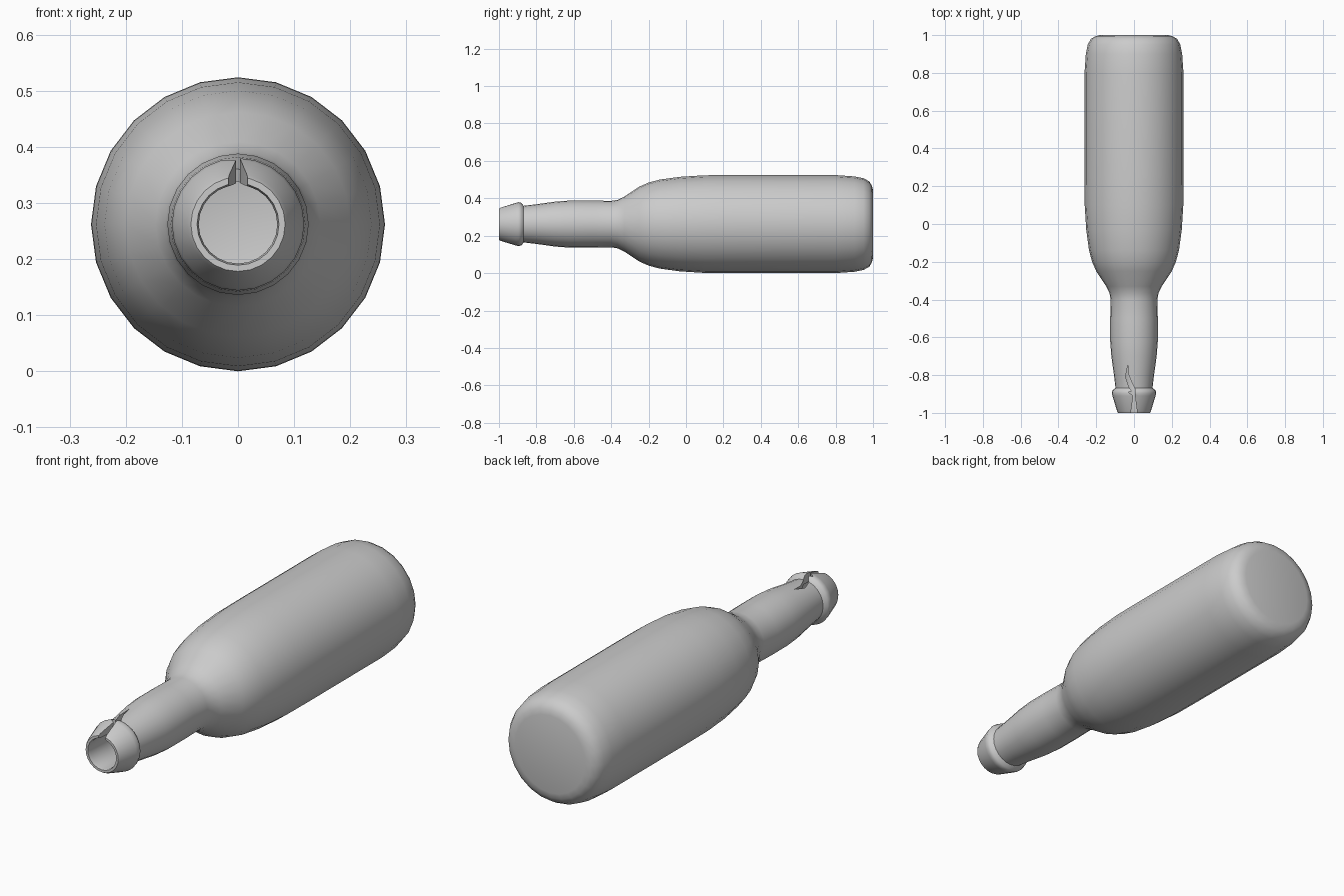
import bpy, bmesh
from math import sin, cos, tau, radians

if "Cube" in bpy.data.objects:
    bpy.data.objects.remove(bpy.data.objects["Cube"])

SIDES = 24
AXIS_Z = 0.262

glass = bpy.data.materials.new("grey_glass")
glass.use_nodes = True
grey = (0.6, 0.6, 0.6, 1)
glass.diffuse_color = grey
glass.node_tree.nodes["Principled BSDF"].inputs["Base Color"].default_value = grey


def make_object(name, bm):
    bmesh.ops.recalc_face_normals(bm, faces=bm.faces)
    mesh = bpy.data.meshes.new(name)
    bm.to_mesh(mesh)
    bm.free()
    mesh.materials.append(glass)
    obj = bpy.data.objects.new(name, mesh)
    bpy.context.collection.objects.link(obj)
    return obj


def lathe(name, profile):
    """Turn (y, radius) points around the lying axis and cap both ends."""
    bm = bmesh.new()
    rings = [[bm.verts.new((r * sin(tau * i / SIDES), y, AXIS_Z + r * cos(tau * i / SIDES)))
              for i in range(SIDES)] for y, r in profile]
    for a, b in zip(rings, rings[1:]):
        for i in range(SIDES):
            j = (i + 1) % SIDES
            bm.faces.new((a[i], a[j], b[j], b[i]))
    bm.faces.new(rings[0])
    bm.faces.new(rings[-1])
    return make_object(name, bm)


# Outside of the bottle, from the lip to the base
outer = [(-1, 0.084), (-0.99, 0.09), (-0.91, 0.114), (-0.895, 0.118), (-0.88, 0.114),
         (-0.868, 0.098), (-0.8, 0.106), (-0.7, 0.12), (-0.62, 0.126), (-0.5, 0.126),
         (-0.4, 0.124), (-0.365, 0.13), (-0.33, 0.147), (-0.25, 0.2), (-0.2, 0.222),
         (-0.14, 0.238), (-0.03, 0.253), (0.1, 0.261), (0.25, 0.262), (0.8, 0.262),
         (0.9, 0.255), (0.95, 0.245), (0.98, 0.228), (0.994, 0.205), (1, 0.18)]
# Hollow inside, from the base back to the mouth
inner = [(0.97, 0.17), (0.94, 0.21), (0.85, 0.237), (0.1, 0.237), (-0.1, 0.22),
         (-0.22, 0.185), (-0.34, 0.11), (-0.62, 0.1), (-0.87, 0.075), (-0.985, 0.07),
         (-1, 0.073)]
bottle = lathe("bottle", outer + inner)

# Open the mouth: replace the two end caps by the flat lip ring
bm = bmesh.new()
bm.from_mesh(bottle.data)
bmesh.ops.delete(bm, geom=[f for f in bm.faces if len(f.verts) == SIDES], context="FACES_ONLY")
bmesh.ops.bridge_loops(bm, edges=[e for e in bm.edges if e.is_boundary])
# The base ring joins the inside to the outside; split it into two closed floors
join = [f for f in bm.faces if {round(v.co.y, 2) for v in f.verts} == {0.97, 1.0}
        and all(((v.co.x ** 2 + (v.co.z - AXIS_Z) ** 2) ** 0.5) < 0.19 for v in f.verts)]
bmesh.ops.delete(bm, geom=join, context="FACES_ONLY")
bmesh.ops.holes_fill(bm, edges=[e for e in bm.edges if e.is_boundary], sides=SIDES)
bmesh.ops.recalc_face_normals(bm, faces=bm.faces)
bm.to_mesh(bottle.data)
bm.free()

# Jagged crack through the top of the mouth
crack = [(-0.02, -1.02), (0.02, -1.02), (0.004, -0.9), (0.004, -0.87), (-0.012, -0.84),
         (-0.028, -0.8), (-0.033, -0.75), (-0.045, -0.81), (-0.028, -0.86), (-0.012, -0.885),
         (-0.03, -0.89), (-0.004, -0.91)]
bm = bmesh.new()
face = bm.faces.new([bm.verts.new((x, y, AXIS_Z + 0.03)) for x, y in crack])
top = bmesh.ops.extrude_face_region(bm, geom=[face])["geom"]
bmesh.ops.translate(bm, vec=(0, 0, 0.2), verts=[g for g in top if isinstance(g, bmesh.types.BMVert)])
cutter = make_object("crack_cutter", bm)
cutter.hide_render = True

cut = bottle.modifiers.new("crack", "BOOLEAN")
cut.operation = "DIFFERENCE"
cut.solver = "EXACT"
cut.object = cutter
bpy.context.view_layer.objects.active = bottle
bottle.select_set(True)
cutter.select_set(False)
bpy.ops.object.modifier_apply(modifier=cut.name)
bpy.data.objects.remove(cutter)
bpy.ops.object.shade_smooth_by_angle(angle=radians(45))
